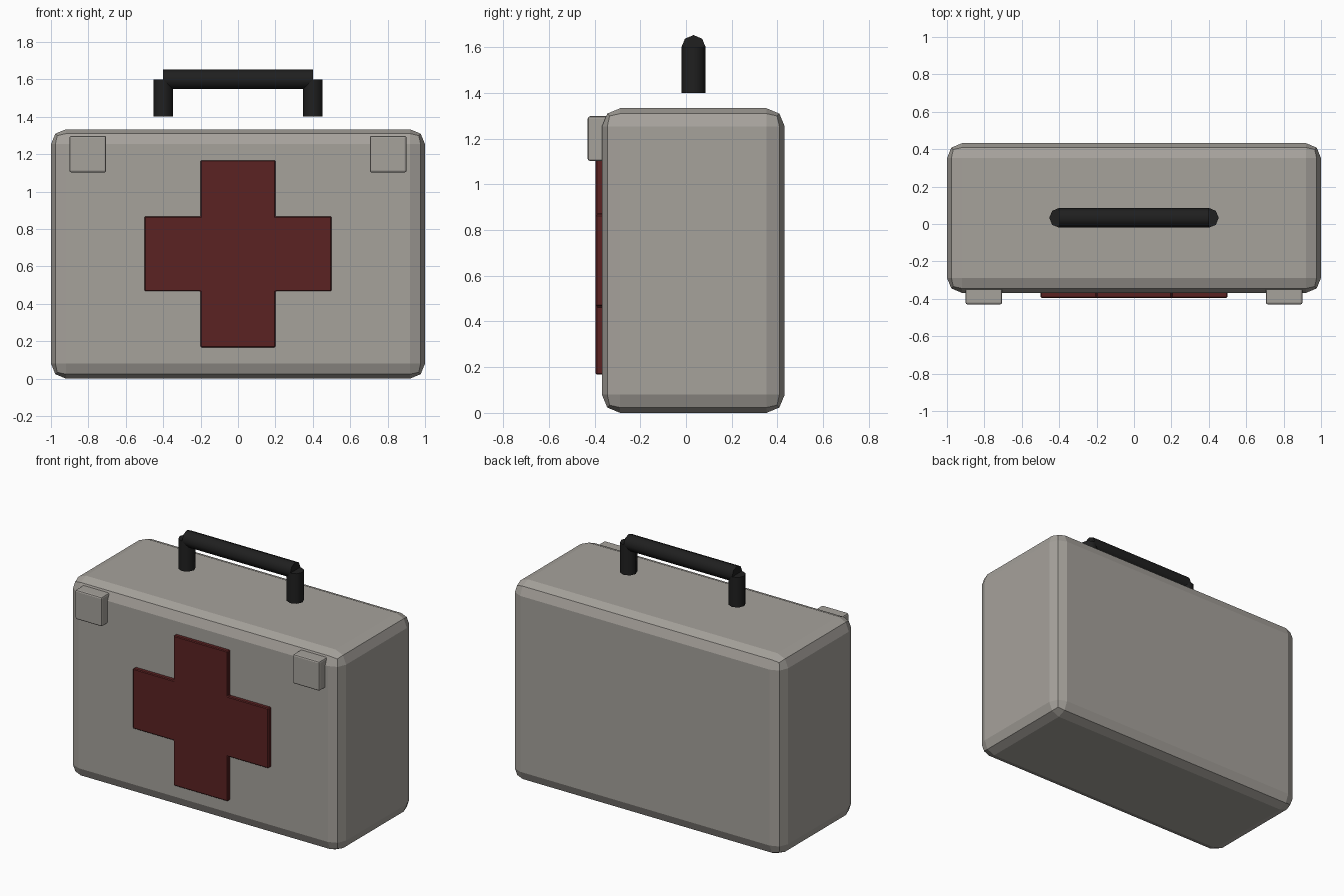
import bpy, bmesh, math
from mathutils import Matrix, Vector

default = bpy.data.objects.get("Cube")
if default:
    bpy.data.objects.remove(default, do_unlink=True)


def material(name, colour):
    mat = bpy.data.materials.new(name)
    mat.use_nodes = True
    mat.diffuse_color = (*colour, 1)
    mat.node_tree.nodes["Principled BSDF"].inputs["Base Color"].default_value = (*colour, 1)
    return mat


def finish(name, bm, mat):
    bmesh.ops.recalc_face_normals(bm, faces=bm.faces)
    mesh = bpy.data.meshes.new(name)
    bm.to_mesh(mesh)
    bm.free()
    mesh.materials.append(mat)
    obj = bpy.data.objects.new(name, mesh)
    bpy.context.collection.objects.link(obj)
    return obj


def add_bevel(obj, width, segments):
    mod = obj.modifiers.new("Rounded edges", 'BEVEL')
    mod.width = width
    mod.segments = segments
    mod.limit_method = 'ANGLE'


def box(name, low, high, mat, width, segments):
    low, high = Vector(low), Vector(high)
    bm = bmesh.new()
    bmesh.ops.create_cube(bm, size=1)
    bmesh.ops.scale(bm, vec=high - low, verts=bm.verts)
    bmesh.ops.translate(bm, vec=(low + high) / 2, verts=bm.verts)
    add_bevel(finish(name, bm, mat), width, segments)


def rod(name, centre, length, rotation, mat):
    bm = bmesh.new()
    bmesh.ops.create_cone(bm, cap_ends=True, segments=8, radius1=0.053, radius2=0.053,
                          depth=length, matrix=Matrix.Translation(centre) @ rotation)
    obj = finish(name, bm, mat)
    # Smooth sides, sharp end caps
    for face in obj.data.polygons:
        face.use_smooth = len(face.vertices) == 4
    return obj


grey = material("warm grey", (0.38, 0.36, 0.33))
red = material("dark red", (0.105, 0.016, 0.016))
black = material("black", (0.014, 0.014, 0.014))

# Case body
box("case", (-1, -0.368, 0), (1, 0.432, 1.333), grey, 0.08, 2)

# Front latches and handle posts
for side, label in ((-1, "right"), (1, "left")):
    x = side * 0.803
    box(label + "_latch", (x - 0.098, -0.43, 1.102), (x + 0.098, -0.25, 1.298), grey, 0.01, 2)
    rod(label + "_handle_post", (side * 0.4, 0.033, 1.5), 0.2, Matrix.Identity(4), black)

# Handle grip
rod("handle_grip", (0, 0.033, 1.6), 0.8, Matrix.Rotation(math.pi / 2, 4, 'Y'), black)

# Raised cross on the front: one quarter outline turned four times
bm = bmesh.new()
outline = []
for turn in range(4):
    spin = Matrix.Rotation(turn * math.pi / 2, 4, 'Y')
    for x, z in ((-0.2, 0.2), (-0.2, 0.5), (0.2, 0.5)):
        outline.append(bm.verts.new(spin @ Vector((x, 0, z)) + Vector((0, -0.395, 0.667))))
front = bm.faces.new(outline)
back = bmesh.ops.extrude_face_region(bm, geom=[front])["geom"]
bmesh.ops.translate(bm, vec=(0, 0.06, 0),
                    verts=[v for v in back if isinstance(v, bmesh.types.BMVert)])
add_bevel(finish("front_cross", bm, red), 0.005, 1)
